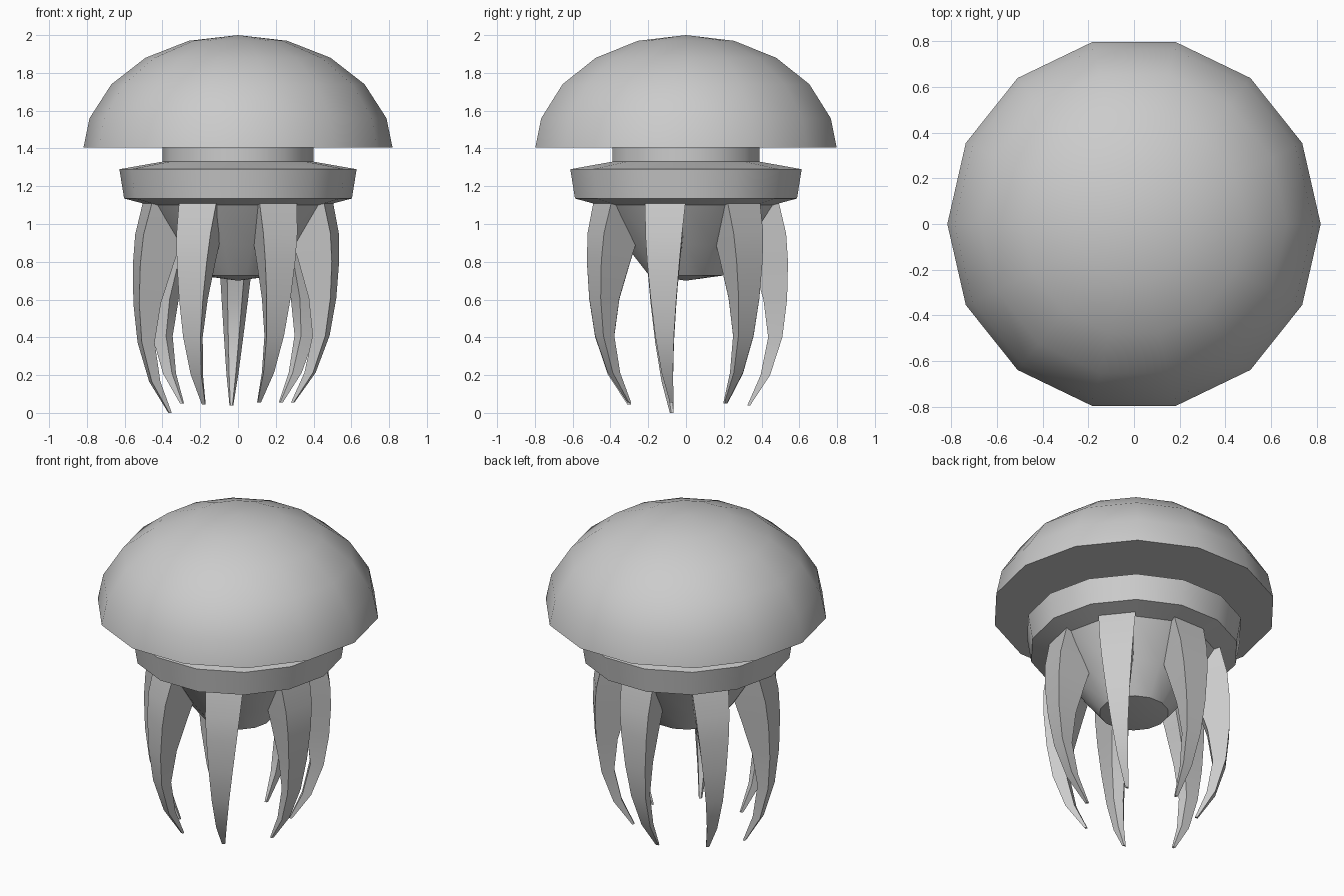
import bpy, bmesh, math

if "Cube" in bpy.data.objects:
    bpy.data.objects.remove(bpy.data.objects["Cube"])

SIDES = 14


def finish(name, bm, angle=40):
    bmesh.ops.recalc_face_normals(bm, faces=bm.faces[:])
    me = bpy.data.meshes.new(name)
    bm.to_mesh(me)
    bm.free()
    ob = bpy.data.objects.new(name, me)
    bpy.context.collection.objects.link(ob)
    bpy.ops.object.select_all(action='DESELECT')
    ob.select_set(True)
    bpy.context.view_layer.objects.active = ob
    bpy.ops.object.shade_smooth_by_angle(angle=math.radians(angle))
    return ob


def loft(bm, rings):
    for a, b in zip(rings, rings[1:]):
        n = max(len(a), len(b))
        for i in range(n):
            j = (i + 1) % n
            if len(a) == 1:
                bm.faces.new((a[0], b[i], b[j]))
            elif len(b) == 1:
                bm.faces.new((a[i], a[j], b[0]))
            else:
                bm.faces.new((a[i], a[j], b[j], b[i]))


def lathe(name, profile):
    bm = bmesh.new()
    rings = []
    for r, z in profile:
        n = SIDES if r else 1
        rings.append([bm.verts.new((r * math.cos(math.tau * i / n),
                                    r * math.sin(math.tau * i / n), z))
                      for i in range(n)])
    loft(bm, rings)
    return finish(name, bm)


# Domed bell with a flat underside
lathe("bell", [(0, 2.0), (0.26, 1.97), (0.49, 1.88), (0.67, 1.74),
               (0.786, 1.56), (0.818, 1.405), (0, 1.405)])

# Neck, collar and rounded underbody
lathe("collar_and_body", [(0, 1.42), (0.4, 1.42), (0.4, 1.33), (0.628, 1.29),
                          (0.603, 1.135), (0.47, 1.1), (0.33, 0.89),
                          (0.2, 0.727), (0, 0.70)])

# Tentacle sections: height, outer radius, inner radius, half width
SECTIONS = [(1.12, .49, .30, .11), (.95, .53, .30, .10), (.80, .54, .35, .088),
            (.60, .535, .41, .07), (.40, .51, .435, .051),
            (.20, .445, .395, .031), (.04, .34, .325, .01)]


def tentacle(name, angle, tip_z):
    bm = bmesh.new()
    c, s = math.cos(angle), math.sin(angle)
    rings = []
    for z, ro, ri, w in SECTIONS:
        t = (1.12 - z) / 1.08
        zz = 1.12 - t * (1.12 - tip_z)
        dx = -0.035 * t          # slight sideways drift
        rings.append([bm.verts.new((r * c - v * s + dx, r * s + v * c, zz))
                      for r, v in ((ro, w), (ro, -w), (ri, -w * .55), (ri, w * .55))])
    loft(bm, rings)
    bm.faces.new(rings[0])
    bm.faces.new(rings[-1])
    finish(name, bm, 30)


# Seven tentacles spaced evenly, one of them at the back
for k, tip in enumerate([.04, .05, 0, .045, .055, .055, .055]):
    tentacle(f"tentacle_{k + 1}", math.pi / 2 + k * math.tau / 7, tip)
